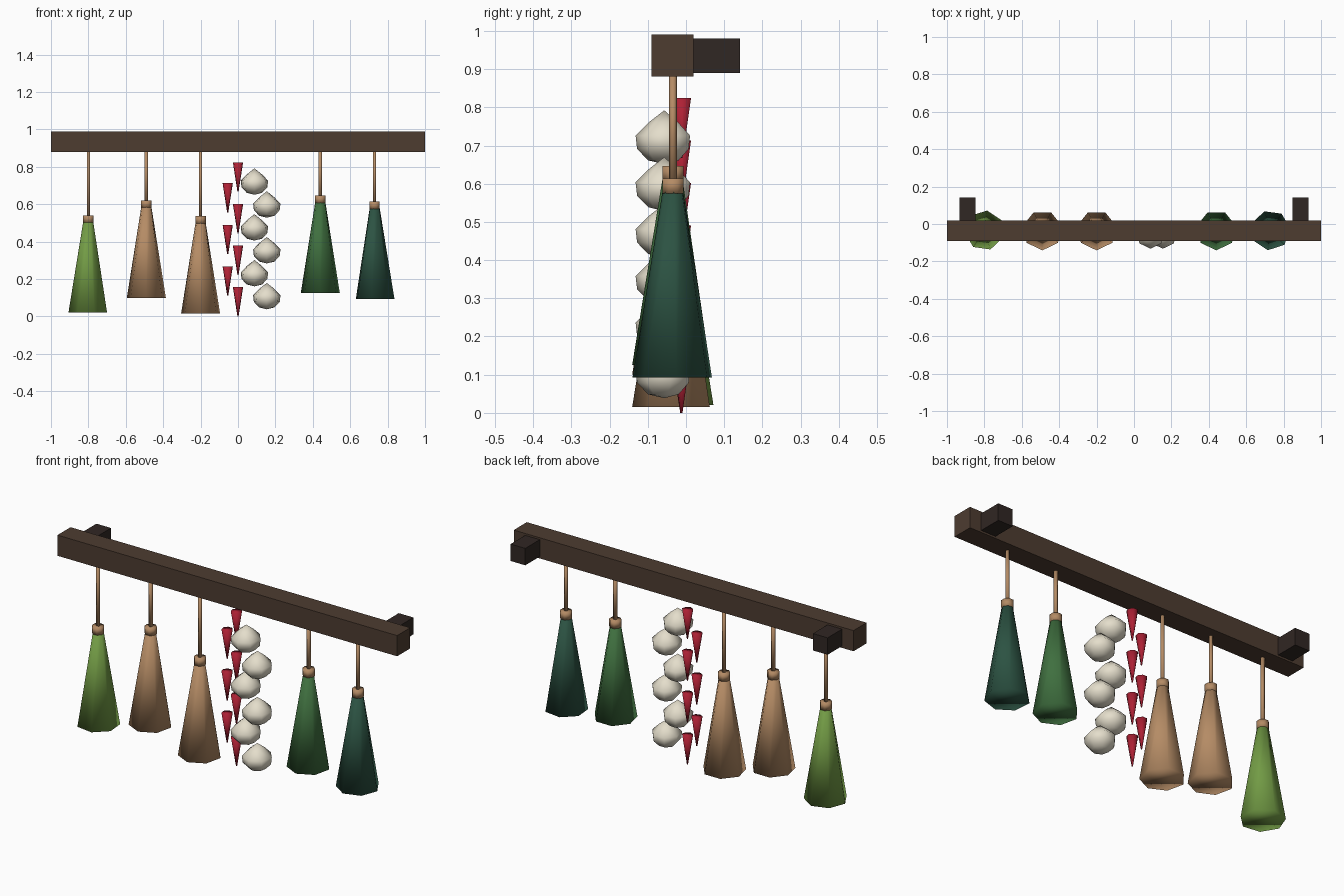
import bpy, bmesh
from math import sin, cos, pi, radians

if "Cube" in bpy.data.objects:
    bpy.data.objects.remove(bpy.data.objects["Cube"])


def material(name, rgb):
    m = bpy.data.materials.new(name)
    m.diffuse_color = (*rgb, 1)
    m.use_nodes = True
    m.node_tree.nodes["Principled BSDF"].inputs["Base Color"].default_value = m.diffuse_color
    return m


WOOD = material("dark_wood", (0.075, 0.045, 0.03))
IRON = material("bracket_wood", (0.03, 0.02, 0.017))
TWINE = material("twine", (0.46, 0.26, 0.13))
STRAW = material("dried_straw", (0.46, 0.26, 0.13))
OLIVE = material("light_green", (0.17, 0.33, 0.06))
GREEN = material("mid_green", (0.05, 0.16, 0.05))
PINE = material("dark_green", (0.025, 0.085, 0.055))
GARLIC = material("garlic_skin", (0.78, 0.73, 0.60))
CHILI = material("chili_red", (0.42, 0.015, 0.035))


def finish(bm, name, mat, smooth):
    bmesh.ops.recalc_face_normals(bm, faces=bm.faces[:])
    for f in bm.faces:
        f.smooth = smooth
    me = bpy.data.meshes.new(name)
    bm.to_mesh(me)
    bm.free()
    me.materials.append(mat)
    ob = bpy.data.objects.new(name, me)
    bpy.context.collection.objects.link(ob)
    return ob


def box(name, lo, hi, mat):
    bm = bmesh.new()
    bmesh.ops.create_cube(bm, size=1)
    for v in bm.verts:
        v.co = [(a + b) / 2 + c * (b - a) for a, b, c in zip(lo, hi, v.co)]
    return finish(bm, name, mat, False)


def lathe(name, profile, loc, sides, mat, start=-90, smooth=True):
    """Turn (radius, z) points round a vertical axis; radius 0 makes a pole."""
    bm = bmesh.new()
    rings = []
    for r, z in profile:
        n = sides if r else 1
        rings.append([bm.verts.new((loc[0] + r * cos(radians(start) + 2 * pi * i / sides),
                                    loc[1] + r * sin(radians(start) + 2 * pi * i / sides),
                                    loc[2] + z)) for i in range(n)])
    for a, b in zip(rings, rings[1:]):
        for i in range(sides):
            j = (i + 1) % sides
            quad = [a[i % len(a)], a[j % len(a)], b[j % len(b)], b[i % len(b)]]
            bm.faces.new(list(dict.fromkeys(quad)))
    for ring in (rings[0], rings[-1]):
        if len(ring) > 1:
            bm.faces.new(ring)
    return finish(bm, name, mat, smooth)


# Beam and its two wall brackets
box("beam", (-1, -0.09, 0.88), (1, 0.02, 0.99), WOOD)
for side, x in (("left", -0.89), ("right", 0.89)):
    box(f"{side}_bracket", (x - 0.043, 0.02, 0.89), (x + 0.043, 0.142, 0.98), IRON)

# Hanging herb bundles: x, bottom height, colour, angle of first corner
bundles = [(-0.80, 0.02, OLIVE, 82), (-0.49, 0.10, STRAW, -90), (-0.20, 0.015, STRAW, -90),
           (0.44, 0.125, GREEN, -90), (0.73, 0.093, PINE, 5)]
for i, (x, z, mat, start) in enumerate(bundles, 1):
    loc = (x, -0.034, z)
    lathe(f"herb_bundle_{i}", [(0.107, 0), (0.028, 0.485)], loc, 7, mat, start)
    lathe(f"bundle_tie_{i}", [(0.03, 0.482), (0.03, 0.521)], loc, 8, TWINE, -67.5)
    lathe(f"hanging_string_{i}", [(0.01, 0.515), (0.01, 0.885 - z)], loc, 6, TWINE)

# Garlic braid, bulbs alternating left and right
bulb = [(0, 0.083), (0.040, 0.052), (0.075, 0.017), (0.071, -0.018), (0.042, -0.048), (0, -0.058)]
for i in range(6):
    lathe(f"garlic_bulb_{i + 1}", bulb, (0.088 + 0.066 * (i % 2), -0.057, 0.709 - 0.1225 * i),
          7, GARLIC)

# Chili string, pods alternating right and left
for i in range(7):
    lathe(f"chili_{i + 1}", [(0.003, 0), (0.028, 0.157)],
          (-0.055 * (i % 2), -0.012, 0.667 - 0.1112 * i), 7, CHILI)
